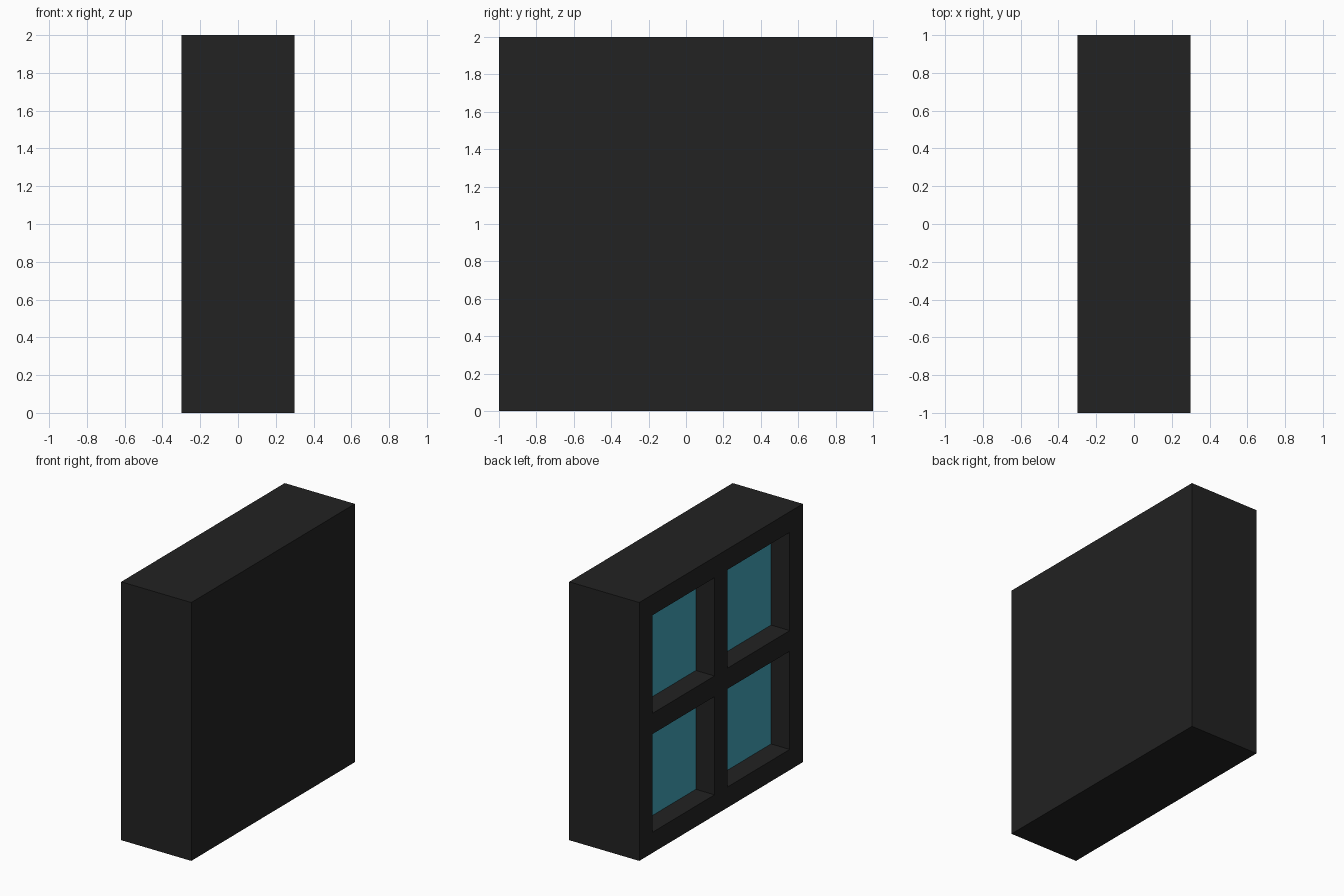
import bpy, bmesh
from mathutils import Vector

if "Cube" in bpy.data.objects:
    bpy.data.objects.remove(bpy.data.objects["Cube"])

DEPTH, SIZE = 0.6, 2.0        # overall x depth, y/z size
BAR, RECESS, PANE = 0.16, 0.16, 0.02
OPEN = (SIZE - 3 * BAR) / 2   # opening width
MID = (OPEN + BAR) / 2        # opening centre offset


def material(name, color):
    m = bpy.data.materials.new(name)
    m.diffuse_color = (*color, 1)
    m.use_nodes = True
    m.node_tree.nodes["Principled BSDF"].inputs["Base Color"].default_value = m.diffuse_color
    return m


def add_object(name, bm, mat):
    me = bpy.data.meshes.new(name)
    bm.to_mesh(me)
    bm.free()
    me.materials.append(mat)
    ob = bpy.data.objects.new(name, me)
    bpy.context.collection.objects.link(ob)
    return ob


def box(size, centre):
    bm = bmesh.new()
    bmesh.ops.create_cube(bm, size=1)
    bmesh.ops.scale(bm, vec=size, verts=bm.verts)
    bmesh.ops.translate(bm, vec=centre, verts=bm.verts)
    return bm


black = material("black", (0.016, 0.016, 0.016))
teal = material("teal_glass", (0.055, 0.38, 0.50))

# Frame: solid block, cut along the bar edges, with four cells pushed in
bm = box((DEPTH, SIZE, SIZE), (0, 0, SIZE / 2))
for axis, mid in ((Vector((0, 1, 0)), 0), (Vector((0, 0, 1)), SIZE / 2)):
    for off in (-MID - OPEN / 2, -BAR / 2, BAR / 2, MID + OPEN / 2):
        bmesh.ops.bisect_plane(bm, geom=bm.verts[:] + bm.edges[:] + bm.faces[:],
                               plane_co=axis * (mid + off), plane_no=axis)
bm.normal_update()
cells = []
for f in bm.faces:
    c = f.calc_center_median()
    if (f.normal.x < -0.9 and abs(abs(c.y) - MID) < 0.01
            and abs(abs(c.z - SIZE / 2) - MID) < 0.01):
        cells.append(f)
floors = bmesh.ops.extrude_discrete_faces(bm, faces=cells)["faces"]
for f in floors:
    bmesh.ops.translate(bm, vec=(RECESS + PANE, 0, 0), verts=f.verts)
bmesh.ops.recalc_face_normals(bm, faces=bm.faces)
add_object("window_frame", bm, black)

# Glass panes seated at the bottom of each recess
pane_x = -DEPTH / 2 + RECESS + PANE / 2
for row, sz in (("lower", -1), ("upper", 1)):
    for side, sy in (("front", -1), ("back", 1)):
        add_object(f"{row}_{side}_pane",
                   box((PANE, OPEN, OPEN), (pane_x, sy * MID, SIZE / 2 + sz * MID)),
                   teal)
